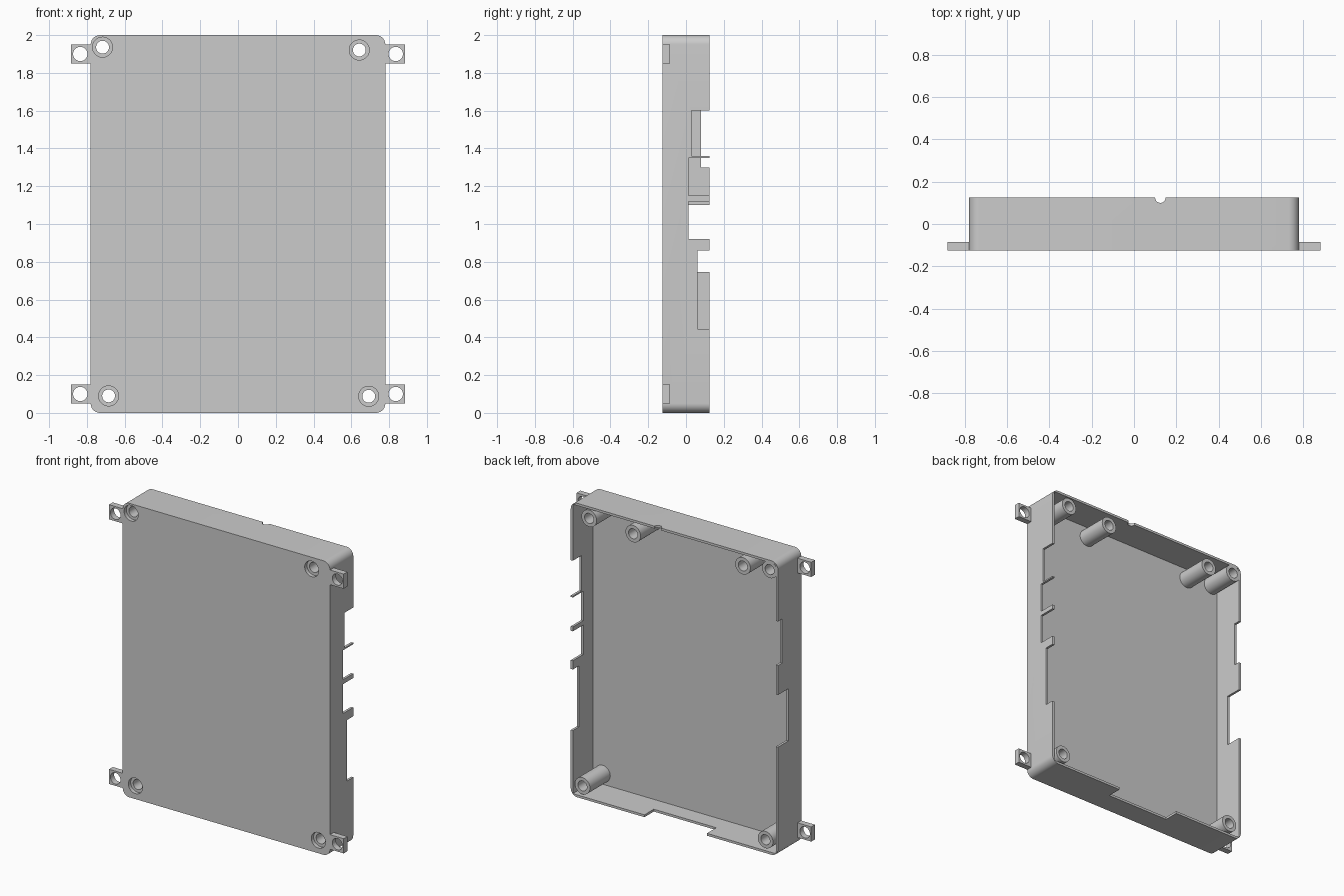
import bpy, bmesh
from math import sin, cos, pi, radians

cube = bpy.data.objects.get("Cube")
if cube:
    bpy.data.objects.remove(cube, do_unlink=True)

grey = bpy.data.materials.new("plain grey")
grey.use_nodes = True
COLOR = (0.6, 0.6, 0.6, 1)
grey.diffuse_color = COLOR
grey.node_tree.nodes["Principled BSDF"].inputs["Base Color"].default_value = COLOR

FRONT, FLOOR, RIM = -0.125, -0.093, 0.125
HALF_W, HEIGHT, WALL, CORNER = 0.78, 2.0, 0.016, 0.05


def circle(x, z, r, n=40):
    return [(x + r * cos(2 * pi * i / n), z + r * sin(2 * pi * i / n)) for i in range(n)]


def rect(x0, x1, z0, z1):
    return [(x0, z0), (x1, z0), (x1, z1), (x0, z1)]


def rounded_rect(x0, x1, z0, z1, r, steps=10):
    centres = [(x1 - r, z1 - r), (x0 + r, z1 - r), (x0 + r, z0 + r), (x1 - r, z0 + r)]
    points = []
    for k, (cx, cz) in enumerate(centres):
        for i in range(steps + 1):
            a = (k + i / steps) * pi / 2
            points.append((cx + r * cos(a), cz + r * sin(a)))
    return points


def prism(name, profile, y0, y1):
    """Extrude an x-z profile from y0 to y1."""
    bm = bmesh.new()
    face = bm.faces.new([bm.verts.new((x, y0, z)) for x, z in profile])
    new = bmesh.ops.extrude_face_region(bm, geom=[face])["geom"]
    bmesh.ops.translate(bm, vec=(0, y1 - y0, 0),
                        verts=[v for v in new if isinstance(v, bmesh.types.BMVert)])
    bmesh.ops.recalc_face_normals(bm, faces=bm.faces)
    mesh = bpy.data.meshes.new(name)
    bm.to_mesh(mesh)
    bm.free()
    mesh.materials.append(grey)
    obj = bpy.data.objects.new(name, mesh)
    bpy.context.collection.objects.link(obj)
    return obj


def activate(obj):
    bpy.ops.object.select_all(action='DESELECT')
    obj.select_set(True)
    bpy.context.view_layer.objects.active = obj


def cut(obj, cutter):
    cutter.hide_render = True
    mod = obj.modifiers.new("cut", 'BOOLEAN')
    mod.operation, mod.solver, mod.object = 'DIFFERENCE', 'EXACT', cutter
    activate(obj)
    bpy.ops.object.modifier_apply(modifier=mod.name)
    bpy.data.objects.remove(cutter, do_unlink=True)


def cut_profile(obj, profile, y0, y1):
    cut(obj, prism("cutter", profile, y0, y1))


def smooth(obj):
    activate(obj)
    bpy.ops.object.shade_smooth_by_angle(angle=radians(30))


# Open-backed tray with thin walls and square inner corners
tray = prism("tray", rounded_rect(-HALF_W, HALF_W, 0, HEIGHT, CORNER), FRONT, RIM)
cut_profile(tray, rect(WALL - HALF_W, HALF_W - WALL, WALL, HEIGHT - WALL),
            FLOOR, RIM + 0.1)

# Port openings in the side walls: side, bottom, top, depth at which they start
OPENINGS = [
    (1, 1.36, 1.60, 0.03), (1, 1.15, 1.35, 0.013),
    (1, 0.92, 1.12, 0.013), (1, 0.445, 0.86, 0.06),
    (-1, 1.30, 1.60, 0.08), (-1, 0.745, 1.10, 0.013),
]
for side, z0, z1, y in OPENINGS:
    x0, x1 = sorted((side * (HALF_W - 0.06), side * (HALF_W + 0.06)))
    cut_profile(tray, rect(x0, x1, z0, z1), y, RIM + 0.1)

# Wide opening in the bottom wall and small round cable notch in the top wall
cut_profile(tray, rect(-0.245, 0.225, -0.05, 0.05), 0.025, RIM + 0.1)
bpy.ops.mesh.primitive_cylinder_add(vertices=32, radius=0.025, depth=0.2,
                                    location=(0.125, RIM, HEIGHT))
cut(tray, bpy.context.object)

# Screw posts: name, x, z, whether the screw passes through the front
POSTS = [
    ("upper_left_post", 0.642, 1.921, True), ("upper_right_post", -0.717, 1.936, True),
    ("lower_left_post", 0.692, 0.088, True), ("lower_right_post", -0.685, 0.09, True),
    ("inner_left_post", 0.311, 1.905, False), ("inner_right_post", -0.515, 1.907, False),
]
for name, x, z, through in POSTS:
    post = prism(name, circle(x, z, 0.057), FLOOR - 0.002, RIM)
    cut_profile(post, circle(x, z, 0.034), FLOOR - 0.1, RIM + 0.1)
    smooth(post)
    if through:
        cut_profile(tray, circle(x, z, 0.034), FRONT - 0.1, 0)
        cut_profile(tray, circle(x, z, 0.053), FRONT - 0.1, FRONT + 0.025)
smooth(tray)

# Mounting tabs with round holes
for side, side_name in ((1, "left"), (-1, "right")):
    for z, level in ((0.10, "lower"), (1.90, "upper")):
        x0, x1 = sorted((side * (HALF_W - 0.01), side * 0.883))
        tab = prism(f"{level}_{side_name}_tab", rect(x0, x1, z - 0.05, z + 0.05),
                    FRONT, FRONT + 0.04)
        cut_profile(tab, circle(side * 0.835, z, 0.038), FRONT - 0.1, 0)
        smooth(tab)
